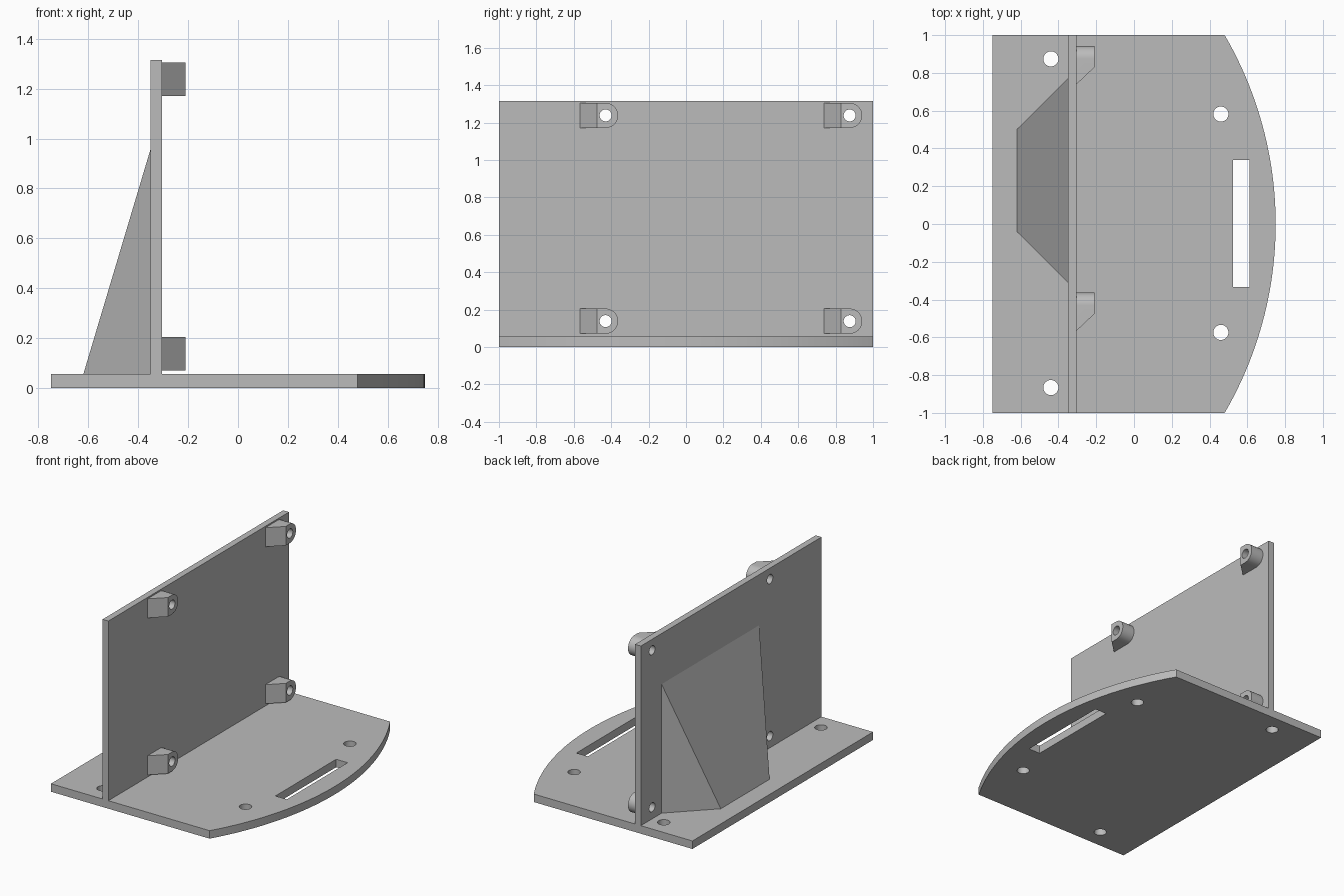
import bpy, bmesh, math
from mathutils import Matrix, Vector

if "Cube" in bpy.data.objects:
    bpy.data.objects.remove(bpy.data.objects["Cube"], do_unlink=True)

grey = bpy.data.materials.new("plain grey")
grey.use_nodes = True
grey.diffuse_color = (0.5, 0.5, 0.5, 1)
grey.node_tree.nodes["Principled BSDF"].inputs["Base Color"].default_value = (0.5, 0.5, 0.5, 1)

BASE_TOP = 0.056
WALL_BACK, WALL_FRONT, WALL_TOP = -0.35, -0.305, 1.315
BOSS_END, BOSS_R, HOLE_R = -0.21, 0.067, 0.032
BOSSES = [(y, z) for y in (-0.43, 0.875) for z in (0.138, 1.238)]


def finish(name, bm):
    bmesh.ops.recalc_face_normals(bm, faces=bm.faces)
    mesh = bpy.data.meshes.new(name)
    bm.to_mesh(mesh)
    bm.free()
    mesh.materials.append(grey)
    obj = bpy.data.objects.new(name, mesh)
    bpy.context.collection.objects.link(obj)
    return obj


def prism(name, outline, offset):
    """Extrude a closed outline of 3D points along an offset."""
    bm = bmesh.new()
    face = bm.faces.new([bm.verts.new(p) for p in outline])
    new = bmesh.ops.extrude_face_region(bm, geom=[face], use_keep_orig=True)["geom"]
    bmesh.ops.translate(bm, vec=offset, verts=[v for v in new if isinstance(v, bmesh.types.BMVert)])
    return finish(name, bm)


def box(name, low, high):
    low, high = Vector(low), Vector(high)
    bm = bmesh.new()
    bmesh.ops.create_cube(bm, size=1, matrix=Matrix.Translation((low + high) / 2)
                          @ Matrix.Diagonal((high - low).to_4d()))
    return finish(name, bm)


def drill(centre, radius, axis):
    bm = bmesh.new()
    turn = Matrix.Rotation(math.pi / 2, 4, "Y") if axis == "X" else Matrix()
    bmesh.ops.create_cone(bm, cap_ends=True, segments=40, radius1=radius, radius2=radius,
                          depth=0.6, matrix=Matrix.Translation(centre) @ turn)
    return finish("drill_cutter", bm)


def cut(obj, cutters):
    """Apply each cutter, remove it, then smooth the curved faces."""
    bpy.ops.object.select_all(action="DESELECT")
    bpy.context.view_layer.objects.active = obj
    obj.select_set(True)
    for cutter in cutters:
        cutter.hide_render = True
        mod = obj.modifiers.new("cut", "BOOLEAN")
        mod.operation, mod.solver, mod.object = "DIFFERENCE", "EXACT", cutter
        bpy.ops.object.modifier_apply(modifier=mod.name)
        bpy.data.objects.remove(cutter, do_unlink=True)
    bpy.ops.object.shade_smooth_by_angle(angle=math.radians(30))


# Base plate with a bowed edge, four screw holes and a slot
arc_r, arc_x = 1.987, -1.237
sweep = math.asin(1 / arc_r)
outline = [(-0.75, 1, 0), (-0.75, -1, 0)]
for i in range(49):
    a = sweep * (i / 24 - 1)
    outline.append((arc_x + arc_r * math.cos(a), arc_r * math.sin(a), 0))
base = prism("base_plate", outline, (0, 0, BASE_TOP))
holes = [drill((x, 0.004 + side * y, 0), 0.04, "Z")
         for x, y in ((-0.44, 0.87), (0.46, 0.578)) for side in (-1, 1)]
slot = box("slot_cutter", (0.523, -0.333, -0.1), (0.612, 0.34, 0.2))
cut(base, holes + [slot])

# Upright wall with holes running through to the bosses
wall = box("upright_wall", (WALL_BACK, -1, BASE_TOP), (WALL_FRONT, 1, WALL_TOP))
cut(wall, [drill((WALL_FRONT, y, z), HOLE_R, "X") for y, z in BOSSES])

# Rear brace: upright sides under a sloping face
bm = bmesh.new()
ya, yb, foot_a, foot_b, foot_x = -0.31, 0.77, -0.04, 0.5, -0.62
corners = [(WALL_BACK, ya, BASE_TOP), (WALL_BACK, yb, BASE_TOP), (foot_x, foot_b, BASE_TOP),
           (foot_x, foot_a, BASE_TOP), (WALL_BACK, ya, 0.96), (WALL_BACK, yb, 0.96)]
v = [bm.verts.new(c) for c in corners]
for ids in ((0, 1, 2, 3), (3, 2, 5, 4), (0, 3, 4), (1, 5, 2), (0, 4, 5, 1)):
    bm.faces.new([v[i] for i in ids])
finish("rear_brace", bm)

# Screw bosses: rounded at one end, bevelled to the wall at the other
for n, (y, z) in enumerate(BOSSES):
    profile = [(WALL_FRONT, y - 0.136, z + BOSS_R), (WALL_FRONT, y - 0.136, z - BOSS_R)]
    for i in range(25):
        a = math.pi * (i / 24 - 0.5)
        profile.append((WALL_FRONT, y + BOSS_R * math.cos(a), z + BOSS_R * math.sin(a)))
    boss = prism(f"screw_boss_{n + 1}", profile, (BOSS_END - WALL_FRONT, 0, 0))
    for vert in boss.data.vertices:
        if vert.co.x > BOSS_END - 0.01 and vert.co.y < y - 0.1:
            vert.co.y = y - 0.046
    cut(boss, [drill((WALL_FRONT, y, z), HOLE_R, "X")])
